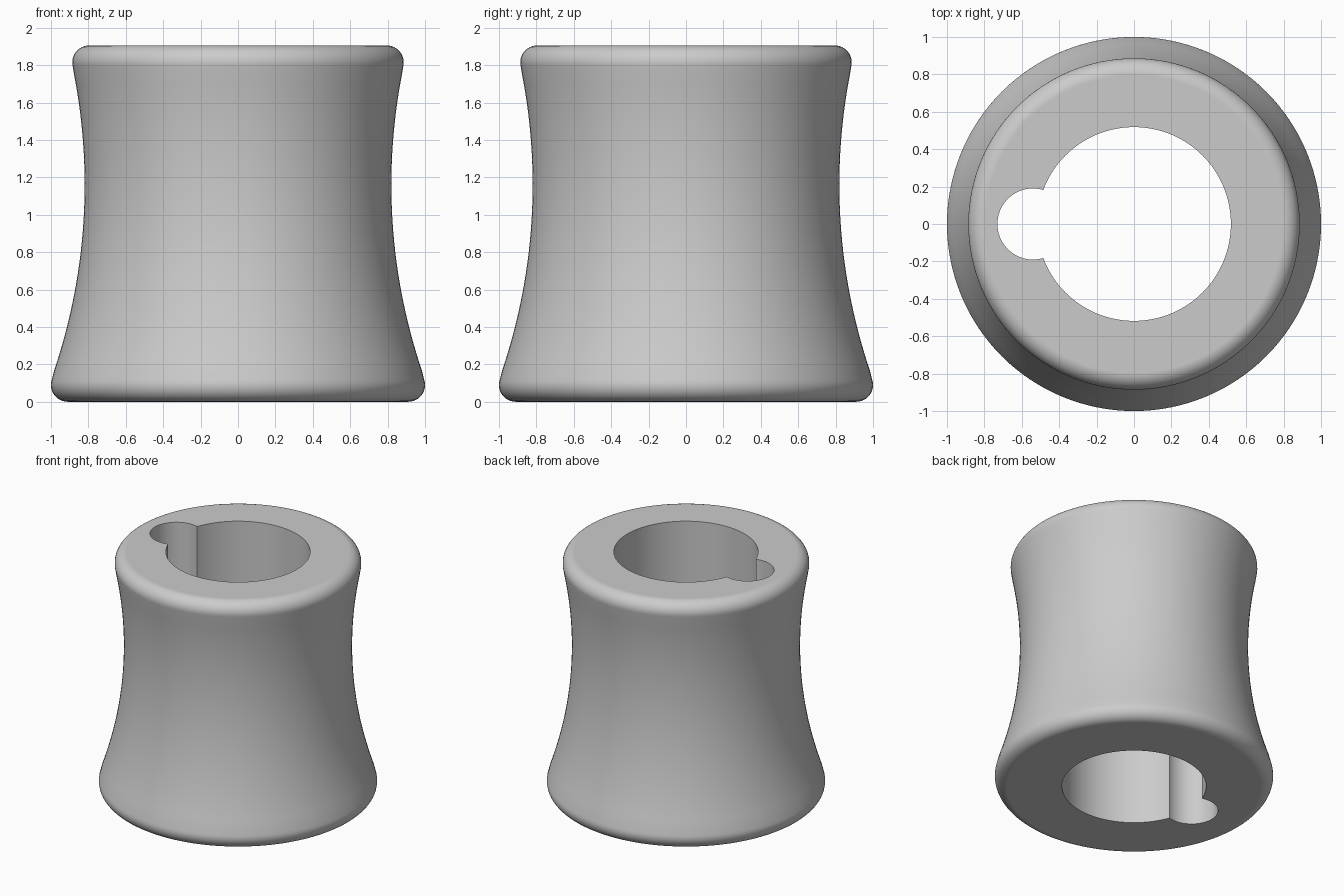
import bpy
import bmesh
from math import cos, sin, pi, sqrt

SEGMENTS = 128
HEIGHT = 1.905
WAIST_R, WAIST_Z, FLARE_R = 0.82, 1.16, 3.1
FILLET = 0.09

cube = bpy.data.objects.get("Cube")
if cube:
    bpy.data.objects.remove(cube, do_unlink=True)

grey = bpy.data.materials.new("plain grey")
grey.use_nodes = True
grey.diffuse_color = (0.6, 0.6, 0.6, 1)
grey.node_tree.nodes["Principled BSDF"].inputs["Base Color"].default_value = (0.6, 0.6, 0.6, 1)


def arc(cx, cz, radius, start, end, steps):
    angles = [start + (end - start) * i / steps for i in range(steps + 1)]
    return [(cx + radius * cos(a), cz + radius * sin(a)) for a in angles]


def lathe(name, profile, x=0.0):
    """Closed solid turned about a vertical axis at the given x."""
    bm = bmesh.new()
    rings = []
    for r, z in profile:
        rings.append([bm.verts.new((x + r * cos(2 * pi * i / SEGMENTS),
                                    r * sin(2 * pi * i / SEGMENTS), z))
                      for i in range(SEGMENTS)])
    for low, high in zip(rings, rings[1:]):
        for i in range(SEGMENTS):
            j = (i + 1) % SEGMENTS
            bm.faces.new((low[i], low[j], high[j], high[i]))
    bm.faces.new(rings[0][::-1])
    bm.faces.new(rings[-1])
    mesh = bpy.data.meshes.new(name)
    bm.to_mesh(mesh)
    bm.free()
    obj = bpy.data.objects.new(name, mesh)
    bpy.context.collection.objects.link(obj)
    mesh.materials.append(grey)
    return obj


# Waisted sleeve with rounded rims
bottom = arc(0.91, FILLET, FILLET, -pi / 2, 0.335, 12)
top = arc(0.796, HEIGHT - FILLET, FILLET, -0.205, pi / 2, 12)
z0, z1 = bottom[-1][1], top[0][1]
waist = []
for i in range(1, 32):
    z = z0 + (z1 - z0) * i / 32
    waist.append((WAIST_R + FLARE_R - sqrt(FLARE_R ** 2 - (z - WAIST_Z) ** 2), z))
sleeve = lathe("sleeve", bottom + waist + top)

# Through bore and round side groove
bpy.context.view_layer.objects.active = sleeve
sleeve.select_set(True)
for name, radius, x in (("bore_cutter", 0.518, 0), ("groove_cutter", 0.19, -0.54)):
    cutter = lathe(name, [(radius, -0.2), (radius, HEIGHT + 0.2)], x)
    cutter.hide_render = True
    cut = sleeve.modifiers.new(name, "BOOLEAN")
    cut.operation = "DIFFERENCE"
    cut.solver = "EXACT"
    cut.object = cutter
    bpy.ops.object.modifier_apply(modifier=cut.name)
    bpy.data.objects.remove(cutter, do_unlink=True)

# Smooth walls with crisp bore edges
bpy.ops.object.shade_smooth_by_angle(angle=pi / 6)
weighted = sleeve.modifiers.new("even_shading", "WEIGHTED_NORMAL")
weighted.keep_sharp = True
